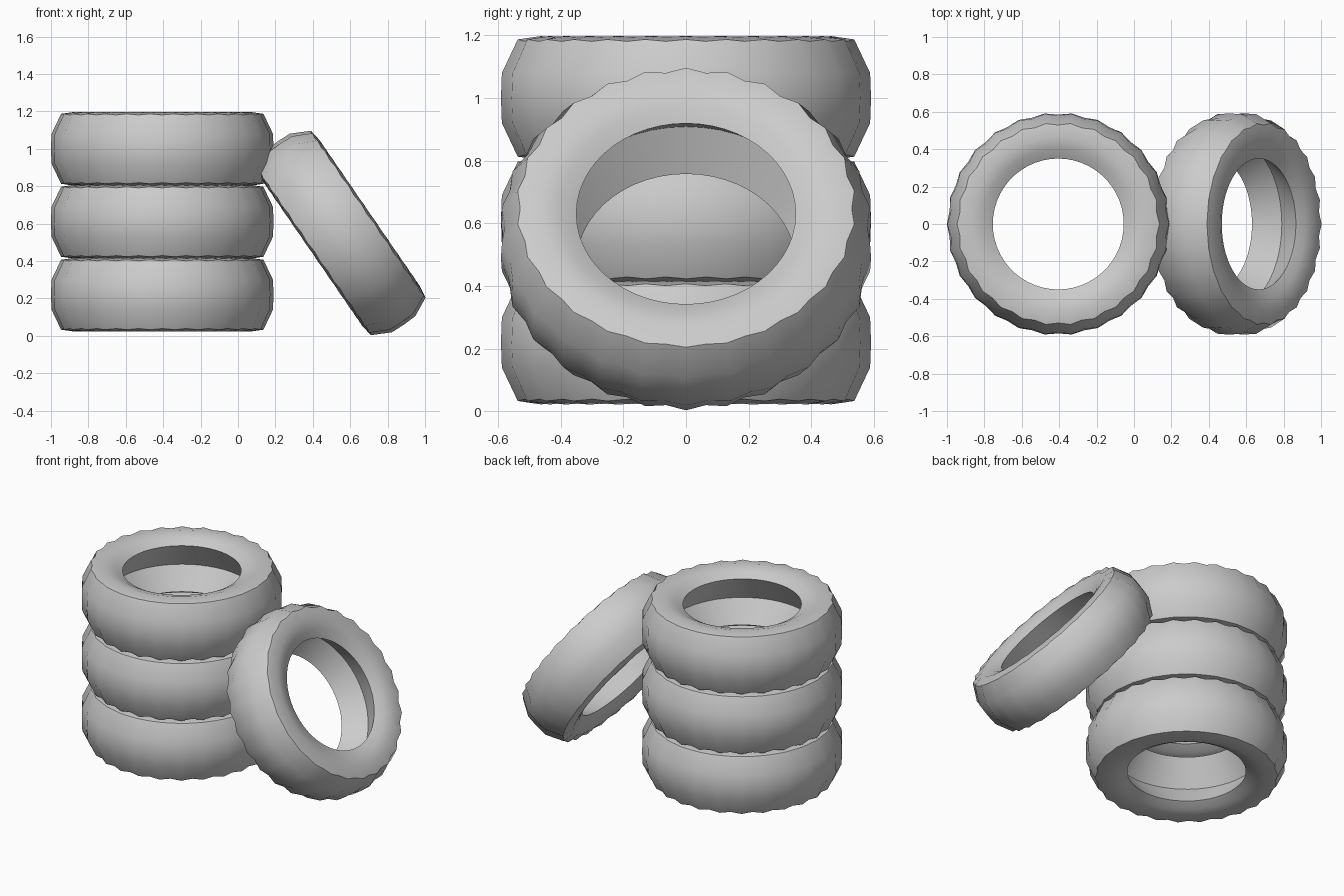
import bpy, bmesh, math

if "Cube" in bpy.data.objects:
    bpy.data.objects.remove(bpy.data.objects["Cube"])

LUMPS = 26            # tread blocks round each tyre
SEGS = LUMPS * 2

# Half cross-section of the outside: radius, height, radial ripple, height ripple
OUTER = [
    (0.350, 0.150, 0.000, 0.000),   # rim lip
    (0.400, 0.178, 0.000, 0.000),
    (0.465, 0.197, 0.000, 0.001),   # highest ring of the sidewall
    (0.535, 0.184, 0.006, 0.003),   # shoulder
    (0.585, 0.080, 0.007, 0.000),   # tread edge
]
TREAD_MID = (0.590, 0.0, 0.005, 0.0)
# Single crease of the V-shaped hollow inside
INNER = [(0.445, -0.015, 0.0, 0.0)]


def mirrored(points):
    return [(r, -z, dr, -dz) for r, z, dr, dz in reversed(points)]


def tyre_mesh():
    profile = OUTER + [TREAD_MID] + mirrored(OUTER) + INNER
    bm = bmesh.new()
    rings = []
    for i in range(SEGS):
        a = 2 * math.pi * i / SEGS
        s = 1 if i % 2 == 0 else -1
        rings.append([bm.verts.new(((r + s * dr) * math.cos(a),
                                    (r + s * dr) * math.sin(a),
                                    z + s * dz)) for r, z, dr, dz in profile])
    n = len(profile)
    for i in range(SEGS):
        a, b = rings[i], rings[(i + 1) % SEGS]
        for j in range(n):
            k = (j + 1) % n
            bm.faces.new((a[j], b[j], b[k], a[k]))
    bmesh.ops.recalc_face_normals(bm, faces=bm.faces)
    mesh = bpy.data.meshes.new("tyre")
    bm.to_mesh(mesh)
    bm.free()
    return mesh


def add_tyre(name, location, tilt=0.0, width=1.0):
    ob = bpy.data.objects.new(name, tyre_mesh())
    bpy.context.collection.objects.link(ob)
    ob.location = location
    ob.rotation_euler = (0, tilt, 0)
    ob.scale = (1, 1, width)
    bpy.ops.object.select_all(action='DESELECT')
    ob.select_set(True)
    bpy.context.view_layer.objects.active = ob
    bpy.ops.object.shade_smooth_by_angle(angle=math.radians(40))
    return ob


# Stack of three tyres
for i, level in enumerate(("bottom", "middle", "top")):
    add_tyre(f"{level}_tyre", (-0.405, 0, 0.22 + 0.39 * i))

# Tyre leaning against the stack
add_tyre("leaning_tyre", (0.55, 0, 0.55), tilt=math.radians(90 - 34.5), width=0.95)
